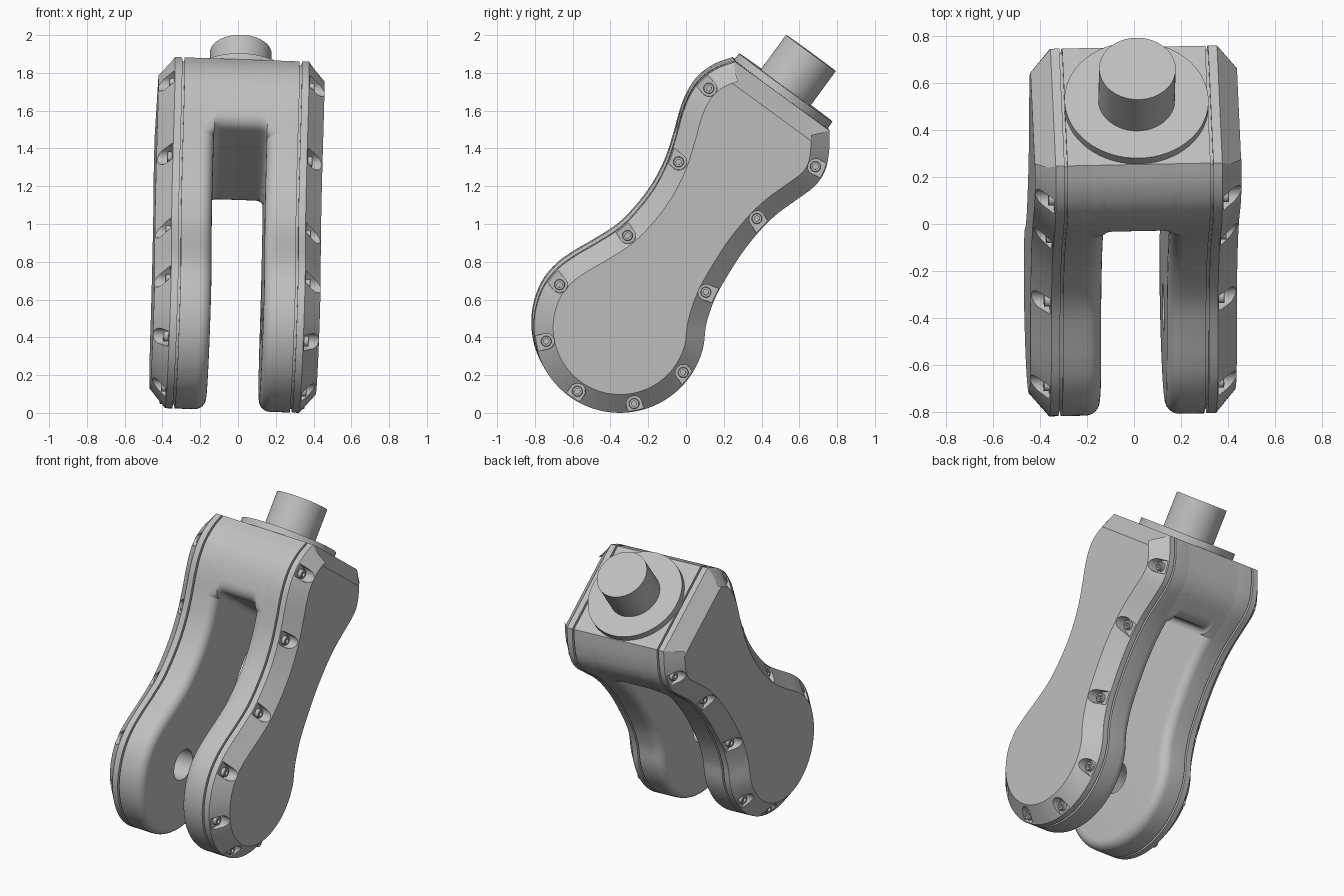
import bpy, bmesh, math
from mathutils import Vector, Matrix, Euler

if "Cube" in bpy.data.objects:
    bpy.data.objects.remove(bpy.data.objects["Cube"])

metal = bpy.data.materials.new("satin_grey")
metal.use_nodes = True
GREY = (0.52, 0.52, 0.52, 1)
metal.diffuse_color = GREY
metal.node_tree.nodes["Principled BSDF"].inputs["Base Color"].default_value = GREY

# The whole fork leans slightly about its centre
LEAN = (Matrix.Translation((-0.004, 0, 1)) @ Euler((0, 0.035, 0.02)).to_matrix().to_4x4()
        @ Matrix.Translation((0, 0, -1)))
SHIFT = Vector((-0.007, 0.012))


def finish(name, bm):
    bmesh.ops.recalc_face_normals(bm, faces=bm.faces)
    me = bpy.data.meshes.new(name)
    bm.to_mesh(me)
    bm.free()
    ob = bpy.data.objects.new(name, me)
    bpy.context.collection.objects.link(ob)
    ob.matrix_world = LEAN
    me.materials.append(metal)
    return ob


def smooth(ob):
    bpy.ops.object.select_all(action='DESELECT')
    ob.select_set(True)
    bpy.context.view_layer.objects.active = ob
    bpy.ops.object.shade_smooth_by_angle(angle=math.radians(30))


def skin(bm, rings):
    """Bridge equal rings of 3D points and cap both ends."""
    vs = [[bm.verts.new(p) for p in ring] for ring in rings]
    n = len(vs[0])
    for a, b in zip(vs, vs[1:]):
        for i in range(n):
            j = (i + 1) % n
            bm.faces.new((a[i], a[j], b[j], b[i]))
    bm.faces.new(vs[0][::-1])
    bm.faces.new(vs[-1])


def cut(ob, cutter):
    cutter.hide_render = True
    mod = ob.modifiers.new("cut", 'BOOLEAN')
    mod.object, mod.solver = cutter, 'EXACT'
    bpy.ops.object.select_all(action='DESELECT')
    bpy.context.view_layer.objects.active = ob
    ob.select_set(True)
    bpy.context.view_layer.update()
    bpy.ops.object.modifier_apply(modifier=mod.name)
    bpy.data.objects.remove(cutter)


def lathe(bm, profile, origin, axis, sides):
    q = Vector((0, 0, 1)).rotation_difference(Vector(axis))
    skin(bm, [[Vector(origin) + q @ Vector((r * math.cos(t), r * math.sin(t), h))
               for t in (math.tau * k / sides for k in range(sides))] for r, h in profile])


# Side outline: (y, z) front curve, round foot, back curve
front = [(.26, 1.86), (.165, 1.825), (.08, 1.765), (.02, 1.68), (-.02, 1.58), (-.05, 1.47),
         (-.095, 1.33), (-.16, 1.2), (-.24, 1.09), (-.34, .985), (-.46, .905), (-.58, .835),
         (-.67, .77)]
back = [(.125, .53), (.16, .62), (.225, .735), (.31, .865), (.405, .98), (.49, 1.06),
        (.58, 1.125), (.68, 1.2), (.735, 1.28), (.757, 1.38), (.76, 1.495)]
HUB, HUB_R = Vector((-.35, .455)), .455
foot = [HUB + HUB_R * Vector((math.cos(a), math.sin(a)))
        for a in (math.radians(d) for d in range(150, 361, 15))]
keys = [Vector(p) + SHIFT for p in front + foot + back]


def spline(pts, steps=4):
    out = []
    for i in range(len(pts) - 1):
        a, b, c, d = pts[max(i - 1, 0)], pts[i], pts[i + 1], pts[min(i + 2, len(pts) - 1)]
        for k in range(steps):
            t = k / steps
            out.append(.5 * (2 * b + (c - a) * t + (2 * a - 5 * b + 4 * c - d) * t * t
                             + (3 * b - a - 3 * c + d) * t ** 3))
    return out + [pts[-1]]


outline = spline(keys)
top_front, top_back = outline[0], outline[-1]
along = (top_back - top_front).normalized()
up = Vector((-along.y, along.x))


def inset(d):
    res, n = [], len(outline)
    for i, p in enumerate(outline):
        e = (p - outline[i - 1]).normalized()
        f = (outline[(i + 1) % n] - p).normalized()
        a, b = Vector((-e.y, e.x)), Vector((-f.y, f.x))
        res.append(p + d * (a + b) / (1 + a.dot(b)))
    return res


def slab(name, stations):
    bm = bmesh.new()
    skin(bm, [[(x, p.x, p.y) for p in inset(d)] for x, d in stations])
    return finish(name, bm)


# Bolt centres on the cover rim
bolts = [Vector(p) + SHIFT for p in
         [(.12, 1.72), (-.04, 1.33), (-.31, .94), (-.67, .68), (-.74, .38), (-.575, .115),
          (-.275, .05), (-.015, .215), (.105, .64), (.375, 1.03), (.685, 1.305)]]
SLOT, ROUND = .14, .06
quarter = [math.pi / 2 * k / 6 for k in range(7)]

for s, side in ((1, "left"), (-1, "right")):
    # Fork leg with rounded inner edge and pivot hole
    arc = [(s * (SLOT + ROUND * (1 - math.sin(a))), ROUND * (1 - math.cos(a))) for a in quarter]
    leg = slab(side + "_fork_leg", [(s * .305, 0)] + arc)
    bm = bmesh.new()
    hub = HUB + SHIFT
    lathe(bm, [(.1, 0), (.1, .3)], (s * .08, hub.x, hub.y), (s, 0, 0), 40)
    cut(leg, finish("pivot_cutter", bm))
    smooth(leg)

    # Recessed seam between leg and cover
    smooth(slab(side + "_seam", [(s * .3, .02), (s * .325, .02)]))

    # Chamfered cover with open bolt pockets
    cover = slab(side + "_cover", [(s * .317, 0), (s * .355, 0), (s * .44, .1)])
    pockets, heads = bmesh.new(), bmesh.new()
    for c in bolts:
        near = min(outline, key=lambda p: (p - c).length)
        o = (near - c).normalized()
        w = Vector((-o.y, o.x))
        r = .042
        u = [c + r * (w * math.cos(t) - o * math.sin(t))
             for t in (math.pi * k / 12 for k in range(13))]
        u += [c - w * r + o * .12, c + w * r + o * .12]
        skin(pockets, [[(s * x, p.x, p.y) for p in u] for x in (.36, .5)])
        lathe(heads, [(.028, 0), (.028, .027), (.025, .03), (.014, .03), (.014, .015)],
              (s * .355, c.x, c.y), (s, 0, 0), 18)
    cut(cover, finish("pocket_cutter", pockets))
    smooth(cover)
    smooth(finish(side + "_bolts", heads))


# Web joining the legs, with its lower edges rounded into the slot
def at_depth(path, d):
    for p, q in zip(path, path[1:]):
        a, b = (top_front - p).dot(up), (top_front - q).dot(up)
        if a <= d <= b:
            return p.lerp(q, (d - a) / (b - a))
    return path[0].copy()


def web_ring(x, d):
    sides = []
    for path, inward in ((outline, along), (outline[::-1], -along)):
        pts = [at_depth(path, (d - ROUND) * k / 24) for k in range(25)]
        p, c = pts[-1], at_depth(path, d)
        q = c + inward * ROUND
        pts += [p * (1 - t) ** 2 + c * 2 * t * (1 - t) + q * t * t
                for t in (k / 6 for k in range(1, 7))]
        sides.append(pts)
    return [(x, p.x, p.y) for p in sides[0] + sides[1][::-1]]


DEPTH, CORNER = .45, .04
half = [(SLOT - CORNER + CORNER * math.sin(a), DEPTH + CORNER * (1 - math.cos(a)))
        for a in quarter] + [(SLOT + ROUND, DEPTH + CORNER + ROUND)]
bm = bmesh.new()
skin(bm, [web_ring(-x, d) for x, d in half[::-1]] + [web_ring(x, d) for x, d in half])
smooth(finish("fork_web", bm))

# Flange and shaft on the sloping top
mid = (top_front + top_back) / 2
axis = (0, up.x, up.y)
for name, radius, low, high in (("flange", .307, -.02, .042), ("shaft", .163, 0, .268)):
    bm = bmesh.new()
    lathe(bm, [(radius, low), (radius, high)], (0, mid.x, mid.y), axis, 64)
    smooth(finish(name, bm))
